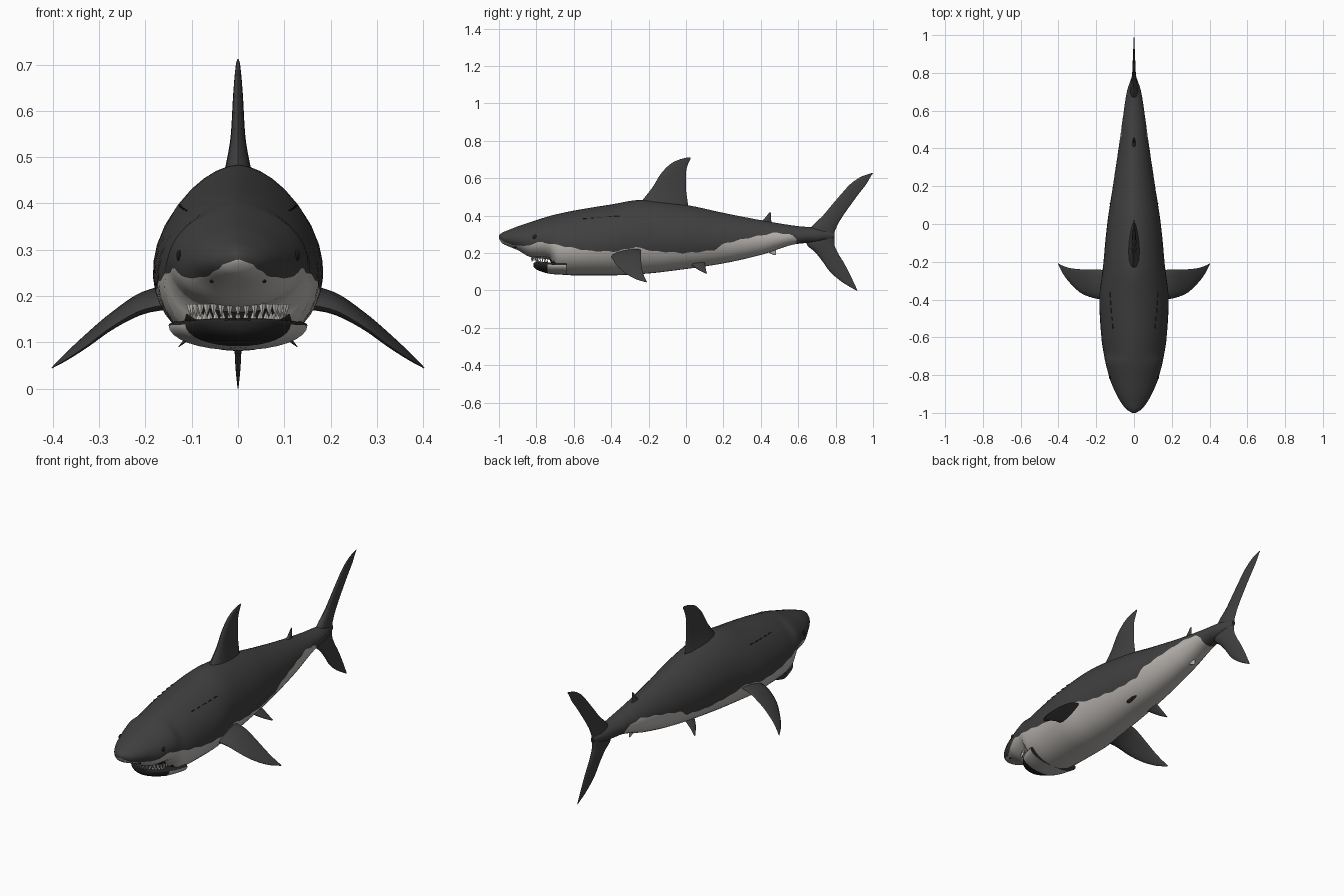
import bpy, bmesh, math
from mathutils import Vector

if "Cube" in bpy.data.objects:
    bpy.data.objects.remove(bpy.data.objects["Cube"])


def material(name, rgb):
    m = bpy.data.materials.new(name)
    m.use_nodes = True
    m.diffuse_color = (*rgb, 1)
    bsdf = m.node_tree.nodes["Principled BSDF"]
    bsdf.inputs["Base Color"].default_value = (*rgb, 1)
    bsdf.inputs["Roughness"].default_value = 0.6
    return m


SLATE = material("slate_grey", (0.05, 0.05, 0.05))
BELLY = material("pale_belly", (0.48, 0.455, 0.43))
MOUTH = material("mouth_black", (0.018, 0.017, 0.017))
TOOTH = material("tooth_white", (0.6, 0.58, 0.54))


def interp(rows, u, smooth=True):
    """Value of every column of rows at u, the first column being the key."""
    i = 0
    while i < len(rows) - 2 and u > rows[i + 1][0]:
        i += 1
    a, b = rows[i], rows[i + 1]
    h = b[0] - a[0]
    t = min(max((u - a[0]) / h, 0), 1)
    out = []
    for c in range(1, len(a)):
        d = (b[c] - a[c]) / h
        if not smooth:
            out.append(a[c] + d * h * t)
            continue

        def tangent(p, q, r):
            s1, s2 = (q[c] - p[c]) / (q[0] - p[0]), (r[c] - q[c]) / (r[0] - q[0])
            return 2 * s1 * s2 / (s1 + s2) if s1 * s2 > 0 else 0
        m0 = tangent(rows[i - 1], a, b) if i > 0 else d
        m1 = tangent(a, b, rows[i + 2]) if i < len(rows) - 2 else d
        out.append((2*t**3 - 3*t**2 + 1) * a[c] + (t**3 - 2*t*t + t) * h * m0
                   + (3*t*t - 2*t**3) * b[c] + (t**3 - t*t) * h * m1)
    return out


def finish(name, bm, mats):
    bmesh.ops.recalc_face_normals(bm, faces=bm.faces)
    me = bpy.data.meshes.new(name)
    bm.to_mesh(me)
    bm.free()
    for m in mats:
        me.materials.append(m)
    ob = bpy.data.objects.new(name, me)
    bpy.context.scene.collection.objects.link(ob)
    bpy.ops.object.select_all(action="DESELECT")
    ob.select_set(True)
    bpy.context.view_layer.objects.active = ob
    bpy.ops.object.shade_smooth_by_angle(angle=math.radians(50))
    return ob


def loft(rings, rule=None):
    bm = bmesh.new()
    vr = [[bm.verts.new(p) for p in r] for r in rings]
    n = len(vr[0])
    for i in range(len(vr) - 1):
        for j in range(n):
            k = (j + 1) % n
            f = bm.faces.new((vr[i][j], vr[i][k], vr[i + 1][k], vr[i + 1][j]))
            if rule:
                f.normal_update()
                f.material_index = rule(j, f)
    bm.faces.new(vr[0])
    bm.faces.new(vr[-1])
    return bm


LOW, HIGH = 8, 10


def section(y, zb, zt, hw, waist, split, p_up):
    """Closed ring with one vertex pair lying exactly at height split."""
    zc = zb + waist * (zt - zb)

    def point(t):
        s, c = math.sin(t), max(math.cos(t), 0)
        if s > 0:
            return hw * c ** p_up, y, zc + (zt - zc) * s
        return hw * c ** 0.95, y, zc + (zc - zb) * s
    s = (split - zc) / ((zt - zc) if split > zc else (zc - zb))
    tb = math.asin(min(max(s, -0.9), 0.9))
    q = math.pi / 2
    half = [point(-q + (tb + q) * k / LOW) for k in range(LOW)]
    half += [point(tb + (q - tb) * k / HIGH) for k in range(HIGH + 1)]
    return half + [(-x, yy, z) for x, yy, z in half[-2:0:-1]]


# Body stations: y, bottom, top, half width
BODY = [(-1, .278, .295, .008), (-.985, .254, .308, .036), (-.95, .236, .323, .066),
        (-.9, .216, .343, .094), (-.83, .178, .366, .125), (-.73, .165, .398, .152),
        (-.69, .09, .408, .16), (-.6, .081, .427, .173), (-.4, .081, .46, .184),
        (-.24, .088, .484, .166), (0, .115, .457, .142), (.2, .145, .415, .112),
        (.4, .19, .376, .082), (.6, .25, .344, .054), (.7, .258, .335, .038),
        (.79, .28, .312, .008)]
# Colour border: y, height
BORDER = [(-1, .28), (-.97, .255), (-.87, .235), (-.78, .26), (-.67, .24), (-.52, .212),
          (-.38, .208), (-.27, .232), (-.17, .21), (0, .2), (.15, .215), (.2, .25),
          (.35, .285), (.48, .31), (.56, .3), (.6, .27), (.8, .27)]


def border(y):
    return interp(BORDER, y, False)[0] + 0.003 * math.sin(70 * y)


def body_rule(j, f):
    c = f.calc_center_median()
    if -.74 < c.y < -.68 and c.z < .165 and abs(c.x) < .115:
        return 2
    low = j < LOW or j >= LOW + 2 * HIGH
    return 1 if low and c.y < .6 else 0


ys = [-1, -.995, -.985, -.97] + [-.95 + .02 * k for k in range(88)]
rings = []
for y in ys:
    zb, zt, hw = interp(BODY, y)
    rings.append(section(y, zb, zt, hw, .45, border(y), 1.2))
finish("body", loft(rings, body_rule), [SLATE, BELLY, MOUTH])

# Lower jaw, dark inside and at the front
JAW = [(-.815, .128, .148, .03), (-.805, .115, .152, .058), (-.77, .1, .152, .092),
       (-.72, .088, .15, .125), (-.64, .083, .15, .15)]
rings = []
for k in range(15):
    y = -.815 + .0125 * k
    zb, zt, hw = interp(JAW, y)
    rings.append(section(y, zb, zt, hw, .8, zb + .8 * (zt - zb), .4))
finish("lower_jaw", loft(rings, lambda j, f: 0 if f.calc_center_median().y < -.735
                         or LOW <= j < LOW + 2 * HIGH else 1), [MOUTH, BELLY])


# Rows of teeth along the jaw arcs
def tooth_row(name, count, width, front, depth, z, tip):
    bm = bmesh.new()
    for k in range(count):
        a = math.radians(-80 + 160 * k / (count - 1))
        p = Vector((width * math.sin(a), front + depth * (1 - math.cos(a)), z))
        base = [bm.verts.new(p + Vector((.008 * math.cos(b), .006 * math.sin(b), 0)))
                for b in (0, math.pi / 2, math.pi, 3 * math.pi / 2)]
        top = bm.verts.new(p + Vector((0, 0, tip)))
        bm.faces.new(base)
        for i in range(4):
            bm.faces.new((base[i], base[(i + 1) % 4], top))
    finish(name, bm, [TOOTH])


tooth_row("upper_teeth", 17, .105, -.825, .09, .183, -.03)
tooth_row("lower_teeth", 15, .085, -.8, .07, .147, .022)


# Fins: rows of leading point, trailing point, half thickness
def fin(name, rows, normal, mat, mirror=False):
    keyed = [(i, *le, *te, th) for i, (le, te, th) in enumerate(rows)]
    n = Vector(normal).normalized()
    rings = []
    for k in range(4 * (len(rows) - 1) + 1):
        v = interp(keyed, k / 4)
        le, te, th = Vector(v[:3]), Vector(v[3:6]), v[6]
        ring = []
        for s in range(14):
            a = 2 * math.pi * s / 14
            c = (1 - math.cos(a)) / 2
            ring.append(le.lerp(te, c) + n * th * math.sin(a) * (1.2 - .7 * c))
        rings.append(ring)
    sides = (("left_", 1), ("right_", -1)) if mirror else (("", 1),)
    for prefix, sx in sides:
        finish(prefix + name, loft([[(sx * p.x, p.y, p.z) for p in r] for r in rings]), [mat])


def upright(rows):
    """Rows of height, leading y, trailing y, half thickness."""
    return [((0, a, z), (0, b, z), th) for z, a, b, th in rows]


SIDE = (1, 0, 0)
fin("dorsal_fin", upright([(.43, -.27, .015, .045), (.48, -.235, .008, .03),
    (.55, -.18, 0, .017), (.63, -.13, 0, .012), (.685, -.07, .015, .007),
    (.705, -.02, .025, .004), (.712, .012, .022, .001)]), SIDE, SLATE)
fin("second_dorsal_fin", upright([(.355, .38, .465, .014), (.38, .415, .455, .008),
    (.418, .446, .455, .002)]), SIDE, SLATE)
fin("anal_fin", upright([(.235, .4, .485, .014), (.21, .43, .482, .008),
    (.19, .468, .482, .002)]), SIDE, BELLY)
fin("tail_fin", upright([(.627, .99, 1, .001), (.61, .94, .988, .003), (.57, .88, .965, .005),
    (.525, .838, .93, .007), (.46, .782, .882, .009), (.4, .732, .84, .013),
    (.35, .68, .81, .02), (.3, .645, .793, .025), (.25, .645, .793, .025),
    (.205, .69, .81, .018), (.155, .73, .84, .012), (.1, .77, .87, .009),
    (.045, .835, .896, .006), (0, .91, .917, .001)]), SIDE, SLATE)
fin("pectoral_fin", [((.13, -.405, .185), (.13, -.25, .225), .026),
    ((.2, -.395, .172), (.2, -.24, .208), .02), ((.27, -.372, .135), (.27, -.24, .165), .013),
    ((.33, -.322, .09), (.33, -.235, .115), .009), ((.375, -.265, .06), (.375, -.222, .073), .005),
    ((.402, -.213, .044), (.402, -.208, .046), .001)], (.5, 0, .85), SLATE, True)
fin("pelvic_fin", [((.06, .02, .145), (.06, .1, .155), .012),
    ((.1, .06, .115), (.1, .105, .12), .007), ((.128, .105, .09), (.128, .112, .091), .001)],
    (.6, 0, .8), SLATE, True)


# Small details seated on the skin: eyes, nostrils, gill creases
def skin_x(y, z):
    zb, zt, hw = interp(BODY, y)
    zc = zb + .45 * (zt - zb)
    s = (z - zc) / (zt - zc if z > zc else zc - zb)
    return hw * max(1 - s * s, 0) ** (.6 if z > zc else .475)


def bead(name, y, z, size):
    for prefix, sx in (("left_", 1), ("right_", -1)):
        bm = bmesh.new()
        bmesh.ops.create_uvsphere(bm, u_segments=12, v_segments=8, radius=1)
        bmesh.ops.scale(bm, vec=size, verts=bm.verts)
        bmesh.ops.translate(bm, vec=(sx * skin_x(y, z), y, z), verts=bm.verts)
        finish(prefix + name, bm, [MOUTH])


bead("eye", -.81, .287, (.005, .012, .012))
bead("nostril", -.91, .232, (.004, .01, .004))
for k in range(5):
    bead("gill_crease_%d" % (k + 1), -.54 + .042 * k, .385 + .003 * k, (.003, .017, .002))
